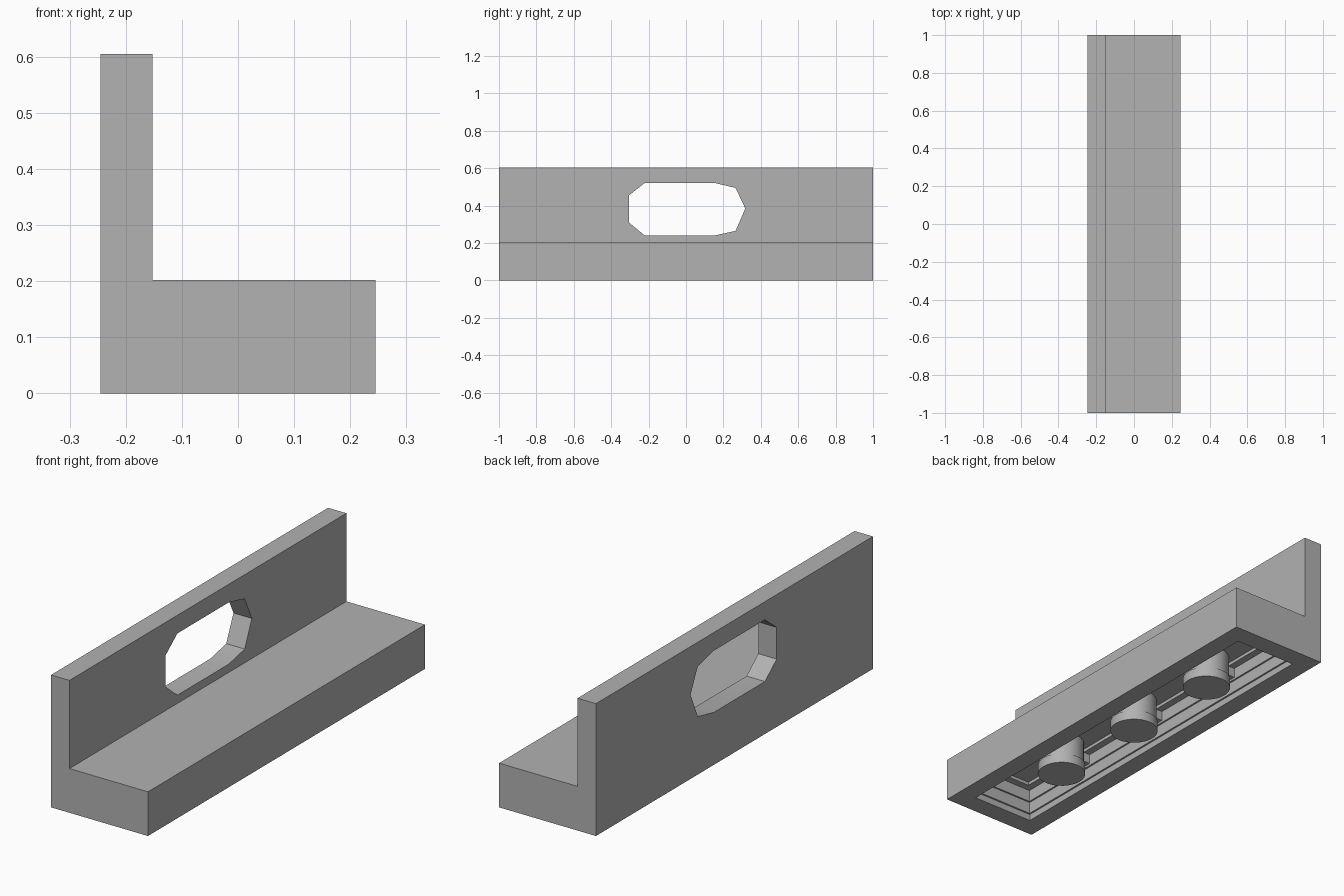
import bpy, bmesh

cube = bpy.data.objects.get("Cube")
if cube:
    bpy.data.objects.remove(cube, do_unlink=True)

grey = bpy.data.materials.new("light_grey")
grey.use_nodes = True
colour = (0.445, 0.445, 0.445, 1)
grey.diffuse_color = colour
grey.node_tree.nodes["Principled BSDF"].inputs["Base Color"].default_value = colour


def prism(name, points, axis, start, end):
    """Extrude a 2D outline along x (outline in y,z) or y (outline in x,z)."""
    bm = bmesh.new()
    place = {"x": lambda p: (start, p[0], p[1]), "y": lambda p: (p[0], start, p[1])}[axis]
    face = bm.faces.new([bm.verts.new(place(p)) for p in points])
    moved = bmesh.ops.extrude_face_region(bm, geom=[face])["geom"]
    verts = [v for v in moved if isinstance(v, bmesh.types.BMVert)]
    step = end - start
    bmesh.ops.translate(bm, verts=verts, vec=(step, 0, 0) if axis == "x" else (0, step, 0))
    bmesh.ops.recalc_face_normals(bm, faces=bm.faces)
    mesh = bpy.data.meshes.new(name)
    bm.to_mesh(mesh)
    bm.free()
    mesh.materials.append(grey)
    obj = bpy.data.objects.new(name, mesh)
    bpy.context.collection.objects.link(obj)
    return obj


def box(name, x, y, z0, z1):
    return prism(name, [(-x, z0), (x, z0), (x, z1), (-x, z1)], "y", -y, y)


def smooth(obj):
    bpy.ops.object.select_all(action="DESELECT")
    obj.select_set(True)
    bpy.context.view_layer.objects.active = obj
    bpy.ops.object.shade_smooth_by_angle(angle=0.6)


def cut(obj, cutter):
    mod = obj.modifiers.new("cut", "BOOLEAN")
    mod.operation = "DIFFERENCE"
    mod.solver = "EXACT"
    mod.object = cutter
    bpy.ops.object.select_all(action="DESELECT")
    obj.select_set(True)
    bpy.context.view_layer.objects.active = obj
    bpy.ops.object.modifier_apply(modifier=mod.name)
    bpy.data.objects.remove(cutter, do_unlink=True)


# L-shaped body: low base with an upright panel
W, INNER, BASE, TOP = 0.245, -0.152, 0.202, 0.605
body = prism("base_and_panel", [(-W, 0), (W, 0), (W, BASE), (INNER, BASE),
                                (INNER, TOP), (-W, TOP)], "y", -1, 1)

# Window opening: clipped corners at one end, rounded at the other
window = [(-0.305, 0.31), (-0.22, 0.24), (0.15, 0.24), (0.265, 0.265), (0.317, 0.385),
          (0.265, 0.495), (0.15, 0.522), (-0.22, 0.522), (-0.305, 0.455)]
cut(body, prism("window_cutter", window, "x", -0.4, 0))

# Stepped hollow underneath
for inset, depth in ((0, 0.03), (0.008, 0.085), (0.016, 0.14), (0.05, 0.155)):
    cut(body, box("hollow_cutter", 0.157 - inset, 0.907 - inset, -0.05, depth))
smooth(body)

# Support pins with a collar near the tip and a cross rib to the walls
for i, y in enumerate((-0.5, 0, 0.5)):
    for part, radius, z0, z1 in (("tip", 0.105, 0, 0.045), ("stem", 0.1, 0.045, 0.16)):
        bpy.ops.mesh.primitive_cylinder_add(vertices=32, radius=radius, depth=z1 - z0,
                                            location=(0, y, (z0 + z1) / 2))
        pin = bpy.context.object
        pin.name = f"pin_{part}_{i + 1}"
        pin.data.materials.append(grey)
        smooth(pin)
    rib = box(f"pin_rib_{i + 1}", 0.15, 0.025, 0.095, 0.16)
    rib.location.y = y
